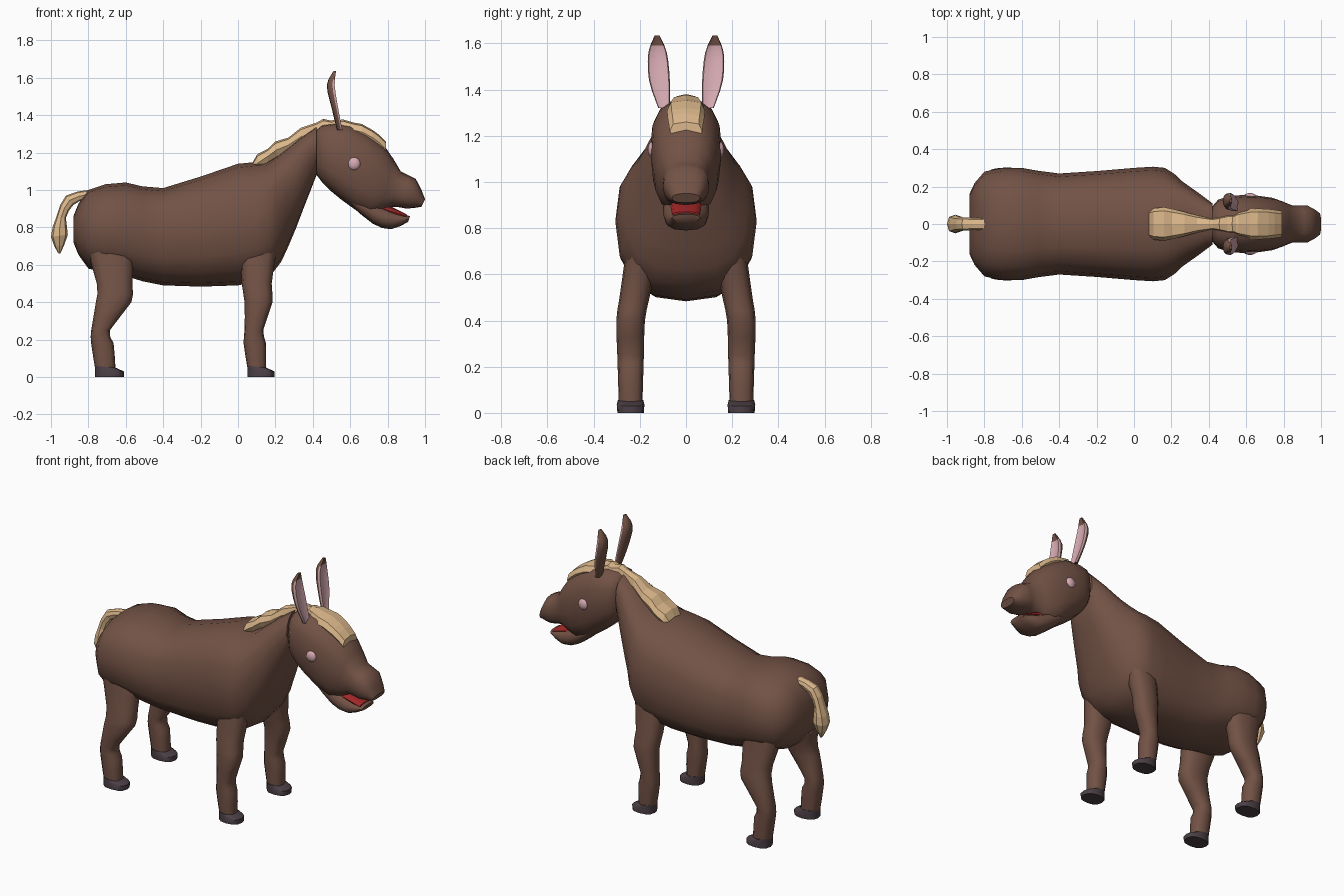
import bpy
import bmesh
import math

default_cube = bpy.data.objects.get("Cube")
if default_cube:
    bpy.data.objects.remove(default_cube, do_unlink=True)


def material(name, red, green, blue):
    mat = bpy.data.materials.new(name)
    mat.use_nodes = True
    colour = (red, green, blue, 1)
    mat.diffuse_color = colour
    for node in mat.node_tree.nodes:
        if node.type == 'BSDF_PRINCIPLED':
            node.inputs["Base Color"].default_value = colour
    return mat


brown = material("brown_coat", .17, .085, .06)
blond = material("blond_hair", .72, .48, .26)
pink = material("pale_pink", .68, .41, .45)
red = material("mouth_red", .36, .02, .02)
dark = material("dark_hoof", .07, .05, .06)


def finish(name, bm, materials, smooth=True, mirror=False):
    """Turn a bmesh into an object, optionally mirrored to the other side."""
    mesh = bpy.data.meshes.new(name)
    bm.to_mesh(mesh)
    bm.free()
    for mat in materials:
        mesh.materials.append(mat)
    obj = bpy.data.objects.new(name, mesh)
    bpy.context.collection.objects.link(obj)
    if smooth:
        bpy.ops.object.select_all(action='DESELECT')
        obj.select_set(True)
        bpy.context.view_layer.objects.active = obj
        bpy.ops.object.shade_smooth_by_angle(angle=math.radians(45))
    if mirror:
        modifier = obj.modifiers.new("mirror", 'MIRROR')
        modifier.use_axis = (False, True, False)
        modifier.use_mirror_merge = False
    return obj


def refine(rows, steps=2):
    """Insert smoothly curved in-between rows (Catmull-Rom)."""
    padded = [rows[0], *rows, rows[-1]]
    result = []
    for before, start, end, after in zip(padded, padded[1:], padded[2:], padded[3:]):
        for step in range(steps):
            t = step / steps
            result.append([
                b + t / 2 * (c - a + t * (2*a - 5*b + 4*c - d + t * (3*b - a - 3*c + d)))
                for a, b, c, d in zip(before, start, end, after)])
    return result + [list(rows[-1])]


def signed_power(value, exponent):
    return math.copysign(abs(value) ** exponent, value)


def loft(rows, sides=12, exponent=.8, cup=0):
    """Skin rounded rings: upper x, z; lower x, z; half width; centre y."""
    bm = bmesh.new()
    rings = []
    for upper_x, upper_z, lower_x, lower_z, width, *side in rows:
        centre_y = side[0] if side else 0
        ring = []
        for i in range(sides):
            angle = math.tau * i / sides
            along = signed_power(math.cos(angle), exponent)
            across = signed_power(math.sin(angle), exponent)
            if along > 0:
                along *= 1 - cup * along ** 2
            blend = (1 + along) / 2
            ring.append(bm.verts.new((
                lower_x + blend * (upper_x - lower_x),
                centre_y + width * across,
                lower_z + blend * (upper_z - lower_z))))
        rings.append(ring)
    for ring, following in zip(rings, rings[1:]):
        for i in range(sides):
            j = (i + 1) % sides
            bm.faces.new((ring[i], ring[j], following[j], following[i]))
    bm.faces.new(rings[0])
    bm.faces.new(rings[-1])
    bmesh.ops.recalc_face_normals(bm, faces=bm.faces)
    return bm


def level_row(z, x, radius, width, y):
    """A horizontal ring for upright parts."""
    return (x + radius, z, x - radius, z, width, y)


# Trunk from rump to chest and up the neck
finish("body", loft(refine([
    (-.88, .86, -.88, .72, .16),
    (-.8, 1, -.8, .58, .28),
    (-.6, 1.04, -.6, .54, .3),
    (-.4, 1.01, -.4, .49, .27),
    (0, 1.14, 0, .49, .3),
    (.15, 1.15, .18, .55, .3),
    (.24, 1.21, .27, .7, .23),
    (.33, 1.28, .35, .9, .17),
    (.42, 1.34, .42, 1.08, .11),
]), sides=16), [brown])

# Skull and upper muzzle
finish("head", loft(refine([
    (.41, 1.3, .41, 1.1, .07),
    (.45, 1.35, .45, 1.04, .13),
    (.6, 1.35, .55, .95, .155),
    (.78, 1.24, .7, .86, .14),
    (.87, 1.1, .82, .91, .1),
    (.95, 1.06, .9, .9, .1),
    (1, .95, .98, .91, .06),
]), sides=16), [brown])

# Hanging lower jaw with the red mouth lining on it
finish("jaw", loft(refine([
    (.6, 1, .6, .92, .09),
    (.72, .94, .72, .82, .1),
    (.82, .89, .82, .79, .09),
    (.92, .86, .91, .83, .06),
])), [brown])
finish("tongue", loft([(.74, .95, .74, .87, .07), (.9, .87, .9, .85, .06)]), [red])


def build_legs(prefix, keys):
    """A pair of legs from height, centre x and radius, leaning in at the top."""
    rows = [level_row(z, x, radius, .05 + .03 * z, .24 - .17 * max(0, z - .4))
            for z, x, radius in keys]
    finish(prefix + "_legs", loft(refine(rows)), [brown], mirror=True)
    # Hoof with a forward toe
    ankle_z, x, radius = keys[-1]
    heel, ankle, toe = x - radius, x + radius, x + radius + .045
    finish(prefix + "_hooves", loft([
        (ankle, ankle_z, heel, ankle_z + .01, .055, .24),
        (toe, .03, heel, .04, .06, .24),
        (toe, 0, heel, 0, .057, .24),
    ]), [dark], mirror=True)


build_legs("front", [(.7, .11, .1), (.5, .1, .08), (.4, .11, .075),
                     (.25, .085, .05), (.18, .09, .06), (.05, .1, .05)])
build_legs("back", [(.75, -.69, .14), (.5, -.66, .095), (.4, -.665, .095),
                    (.25, -.735, .05), (.18, -.725, .06), (.05, -.71, .055)])

# Ears, hollowed at the front with a pink lining
ears = loft(refine([
    level_row(1.32, .55, .02, .025, .095),
    level_row(1.44, .525, .025, .045, .115),
    level_row(1.56, .505, .03, .04, .123),
    level_row(1.635, .52, .01, .01, .125),
], steps=3), cup=.9)
for face in ears.faces:
    facing_forward = face.normal.x > .3
    face.material_index = int(facing_forward and face.calc_center_median().z < 1.59)
finish("ears", ears, [brown, pink], mirror=True)

# Flattened eyes set into the cheeks
eye = bmesh.new()
bmesh.ops.create_uvsphere(eye, u_segments=14, v_segments=8, radius=.035)
bmesh.ops.scale(eye, vec=(1, .6, 1), verts=eye.verts)
bmesh.ops.translate(eye, vec=(.62, .145, 1.14), verts=eye.verts)
finish("eyes", eye, [pink], mirror=True)


def hair_strip(name, keys):
    """A ragged lock following the crest: x, top z and half width."""
    rows = []
    for i, (x, z, width) in enumerate(refine(keys)):
        tuft = .01 * (i % 2)
        rows.append((x - tuft, z + tuft, x, z - .08, width))
    finish(name, loft(rows, sides=8, exponent=.7), [blond], smooth=False)


# Mane over the neck and forelock on the brow
hair_strip("mane", [(.08, 1.15, .075), (.16, 1.22, .09), (.27, 1.28, .065),
                    (.42, 1.36, .03), (.5, 1.37, .05), (.56, 1.37, .05)])
hair_strip("forelock", [(.53, 1.37, .05), (.62, 1.36, .08),
                        (.72, 1.32, .08), (.79, 1.26, .07)])

# Drooping tail with a tufted tip
finish("tail", loft(refine([
    (-.8, 1, -.82, .95, .03),
    (-.92, .97, -.88, .92, .035),
    (-.97, .86, -.92, .85, .04),
    (-1, .75, -.91, .76, .05),
    (-.96, .66, -.95, .66, .01),
]), sides=8), [blond], smooth=False)
